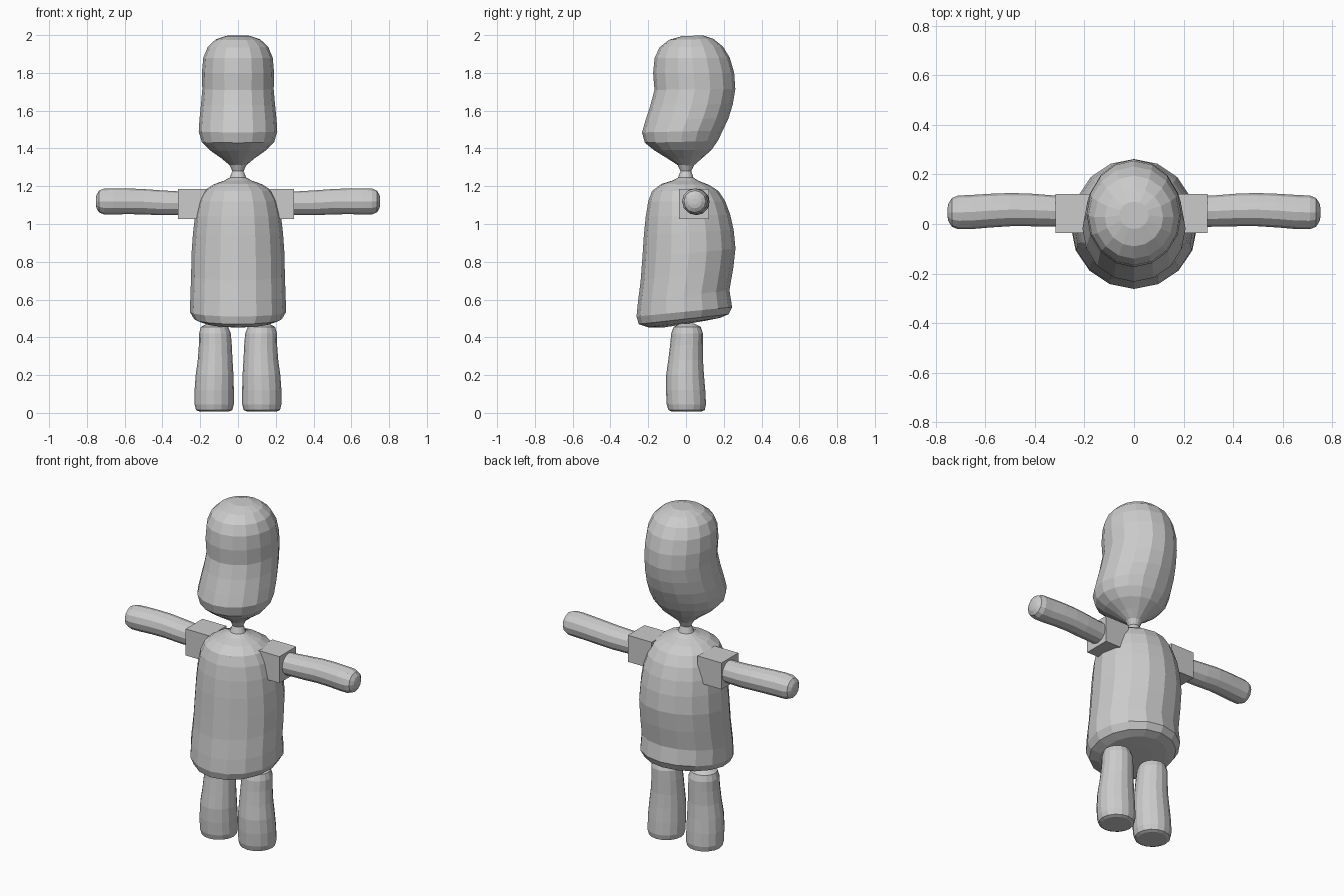
import bpy, bmesh, math
from mathutils import Vector

grey = bpy.data.materials.new("plain grey")
grey.diffuse_color = (0.6, 0.6, 0.6, 1)


def finish(name, bm):
    bmesh.ops.recalc_face_normals(bm, faces=bm.faces)
    mesh = bpy.data.meshes.new(name)
    bm.to_mesh(mesh)
    bm.free()
    mesh.materials.append(grey)
    obj = bpy.data.objects.new(name, mesh)
    bpy.context.collection.objects.link(obj)
    return obj


def loft(name, rings, sides, caps=(True, True)):
    """Skin a list of (centre, half axis u, half axis v) elliptical rings."""
    bm = bmesh.new()
    loops = []
    for c, u, v in rings:
        loops.append([bm.verts.new(Vector(c)
                                   + Vector(u) * math.cos(2 * math.pi * i / sides)
                                   + Vector(v) * math.sin(2 * math.pi * i / sides))
                      for i in range(sides)])
    for a, b in zip(loops, loops[1:]):
        for i in range(sides):
            j = (i + 1) % sides
            bm.faces.new((a[i], a[j], b[j], b[i]))
    if caps[0]:
        bm.faces.new(loops[0][::-1])
    if caps[1]:
        bm.faces.new(loops[-1])
    return finish(name, bm)


def tilted(sections, x=0):
    """(half width, front y, front z, back y, back z) -> tilted rings."""
    return [((x, (fy + by) / 2, (fz + bz) / 2), (w, 0, 0),
             (0, (by - fy) / 2, (bz - fz) / 2)) for w, fy, fz, by, bz in sections]


# Torso, sloping down toward the front at its hem
torso = [
    (.100, -.12, .452, .10, .487), (.180, -.20, .453, .18, .503),
    (.232, -.25, .470, .225, .522), (.255, -.262, .510, .244, .560),
    (.252, -.254, .590, .230, .650), (.248, -.240, .700, .250, .765),
    (.246, -.231, .820, .262, .870), (.238, -.223, .940, .252, .970),
    (.227, -.213, 1.04, .234, 1.05), (.208, -.200, 1.12, .208, 1.12),
    (.180, -.180, 1.175, .172, 1.175), (.130, -.130, 1.212, .122, 1.207),
    (.075, -.072, 1.230, .068, 1.228), (.044, -.043, 1.245, .040, 1.245),
    (.030, -.029, 1.28, .028, 1.28)]
loft("torso", tilted(torso), 16, (True, False))

# Head, flaring out from the thin neck
head = [
    (.030, -.029, 1.28, .028, 1.28), (.044, -.044, 1.312, .042, 1.31),
    (.088, -.100, 1.348, .085, 1.348), (.150, -.168, 1.390, .135, 1.392),
    (.192, -.218, 1.430, .168, 1.440), (.208, -.233, 1.485, .195, 1.495),
    (.204, -.214, 1.550, .225, 1.560), (.196, -.188, 1.630, .248, 1.635),
    (.189, -.167, 1.710, .261, 1.715), (.191, -.174, 1.800, .255, 1.800),
    (.184, -.166, 1.880, .232, 1.880), (.160, -.140, 1.935, .195, 1.940),
    (.118, -.090, 1.975, .145, 1.980), (.060, -.020, 1.995, .090, 1.998)]
loft("head", tilted(head), 16, (False, True))

# Legs: (radius, x offset, y offset, height)
leg = [(.080, .126, .003, .008), (.096, .126, .003, .015), (.104, .126, .002, .045),
       (.104, .126, -.002, .120), (.100, .124, -.005, .200), (.092, .121, -.002, .280),
       (.087, .120, .003, .360), (.084, .122, .006, .420), (.072, .124, .006, .455),
       (.040, .125, .006, .472)]
# Arms: (radius, distance out, y, z)
arm = [(.062, .24, .050, 1.110), (.063, .32, .052, 1.110), (.066, .42, .057, 1.113),
       (.067, .50, .058, 1.118), (.068, .58, .054, 1.120), (.069, .66, .048, 1.120),
       (.068, .71, .047, 1.119), (.058, .735, .047, 1.119), (.036, .749, .047, 1.119),
       (.016, .753, .047, 1.119)]

for side, label in ((-1, "right"), (1, "left")):
    loft(label + "_leg", [((side * x, y, z), (r, 0, 0), (0, r, 0))
                          for r, x, y, z in leg], 16)
    loft(label + "_arm", [((side * x, y, z), (0, r, 0), (0, 0, r))
                          for r, x, y, z in arm], 12)
    # Square shoulder block
    bm = bmesh.new()
    bmesh.ops.create_cube(bm, size=.157)
    bmesh.ops.translate(bm, verts=bm.verts, vec=(side * .229 - .01, .042, 1.106))
    finish(label + "_shoulder", bm)
